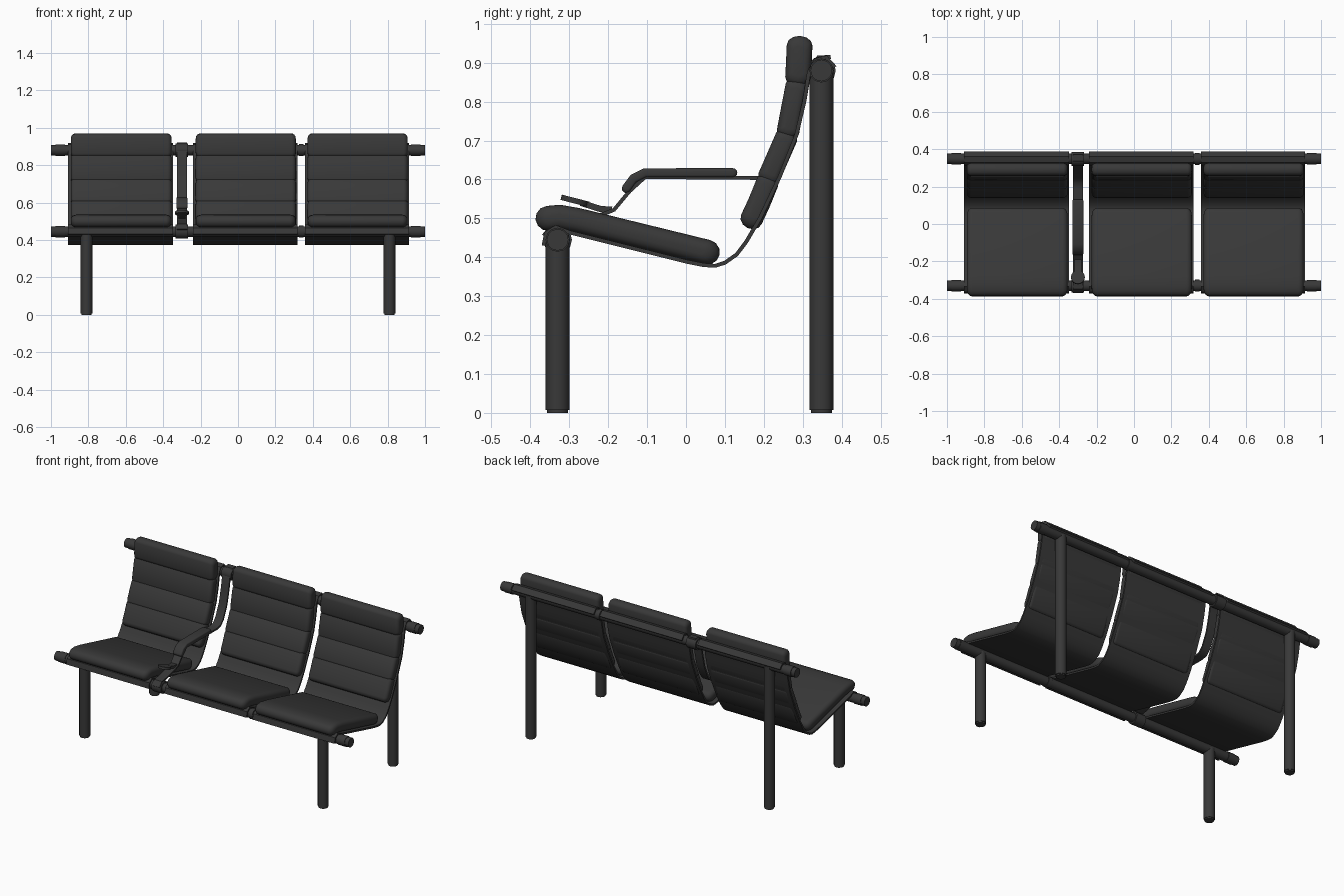
import bpy, bmesh, math
from mathutils import Vector, Matrix

if "Cube" in bpy.data.objects:
    bpy.data.objects.remove(bpy.data.objects["Cube"])

dark = bpy.data.materials.new("dark_grey")
dark.diffuse_color = (0.04, 0.04, 0.04, 1)
dark.use_nodes = True
dark.node_tree.nodes["Principled BSDF"].inputs["Base Color"].default_value = dark.diffuse_color


def finish(name, bm, angle=40):
    bmesh.ops.recalc_face_normals(bm, faces=bm.faces)
    me = bpy.data.meshes.new(name)
    bm.to_mesh(me)
    bm.free()
    ob = bpy.data.objects.new(name, me)
    bpy.context.collection.objects.link(ob)
    me.materials.append(dark)
    bpy.ops.object.select_all(action='DESELECT')
    ob.select_set(True)
    bpy.context.view_layer.objects.active = ob
    bpy.ops.object.shade_smooth_by_angle(angle=math.radians(angle))
    return ob


def rod(name, a, b, r, sides=12):
    a, b = Vector(a), Vector(b)
    d = b - a
    bm = bmesh.new()
    bmesh.ops.create_cone(bm, cap_ends=True, segments=sides, radius1=r, radius2=r, depth=d.length,
                          matrix=Matrix.Translation((a + b) / 2) @ d.to_track_quat('Z', 'Y').to_matrix().to_4x4())
    return finish(name, bm)


def outline(line, r, end, trim=0, steps=6):
    """Closed YZ outline around a centreline, with rounded ends of depth `end`."""
    p = [Vector(q) for q in line]
    p[0] = p[0] + (p[1] - p[0]).normalized() * trim
    p[-1] = p[-1] + (p[-2] - p[-1]).normalized() * trim
    n = len(p)
    tan = []
    for i in range(n):
        t = Vector((0, 0))
        if i:
            t += (p[i] - p[i - 1]).normalized()
        if i < n - 1:
            t += (p[i + 1] - p[i]).normalized()
        tan.append(t.normalized())
    nor = [Vector((-t.y, t.x)) for t in tan]
    out = [p[i] + nor[i] * r for i in range(n)]
    arc = [math.pi * k / steps for k in range(1, steps)] if end else []
    out += [p[-1] + nor[-1] * r * math.cos(a) + tan[-1] * end * math.sin(a) for a in arc]
    out += [p[i] - nor[i] * r for i in reversed(range(n))]
    out += [p[0] - nor[0] * r * math.cos(a) - tan[0] * end * math.sin(a) for a in arc]
    return out


def sweep(name, line, r, end, x0, x1, soft=0):
    """Outline carried across x; `soft` rounds both side faces like a cushion."""
    stations = [(0, 0)]
    if soft:
        stations = [(soft * (1 - math.cos(a)), soft * (1 - math.sin(a)))
                    for a in (math.radians(d) for d in (0, 25, 50, 75, 90))]
    rings = [(x0 + dx, c) for dx, c in stations] + [(x1 - dx, c) for dx, c in reversed(stations)]
    bm = bmesh.new()
    loops = []
    for x, c in rings:
        rr = r - c * 0.85
        loops.append([bm.verts.new((x, q.x, q.y)) for q in outline(line, rr, end * rr / r, c * 0.6)])
    for A, B in zip(loops, loops[1:]):
        for i in range(len(A)):
            j = (i + 1) % len(A)
            bm.faces.new((A[i], A[j], B[j], B[i]))
    bm.faces.new(loops[0])
    bm.faces.new(loops[-1])
    return finish(name, bm)


FRONT, BACK = (-0.33, 0.445), (0.348, 0.88)

# Rails and their end collars
for label, (y, z) in (("front", FRONT), ("back", BACK)):
    rod(label + "_rail", (-1, y, z), (1, y, z), 0.028)
    for s in (-1, 1):
        rod(label + "_rail_collar", (s * 0.925, y, z), (s * 0.975, y, z), 0.031)
    # Clamps between the seats
    rod(label + "_arm_clamp", (-0.333, y, z), (-0.267, y, z), 0.037)
    rod(label + "_seat_clamp", (0.325, y, z), (0.35, y, z), 0.032)
    # Legs and feet
    for s in (-1, 1):
        rod(label + "_leg", (s * 0.81, y, 0.008), (s * 0.81, y, z), 0.031)
        rod(label + "_foot", (s * 0.81, y, 0), (s * 0.81, y, 0.01), 0.027)

# Sling shell profile, hooked over both rails
shell = [(-0.366, 0.43), (-0.36, 0.462), (-0.335, 0.478), (-0.30, 0.464), (0.0, 0.389), (0.045, 0.380),
         (0.075, 0.378), (0.10, 0.386), (0.13, 0.407), (0.155, 0.44), (0.19, 0.50), (0.24, 0.605),
         (0.284, 0.715), (0.304, 0.80), (0.316, 0.875), (0.333, 0.907), (0.36, 0.914), (0.383, 0.888)]
seat = [(-0.355, 0.500), (-0.325, 0.503), (-0.28, 0.495), (0.055, 0.413)]
back_pads = [[(0.168, 0.497), (0.188, 0.54), (0.210, 0.594)],
             [(0.213, 0.605), (0.235, 0.655), (0.259, 0.710)],
             [(0.262, 0.722), (0.273, 0.78), (0.285, 0.842)],
             [(0.288, 0.862), (0.290, 0.90), (0.292, 0.945)]]

# Three identical seats
for x0, x1 in ((-0.908, -0.347), (-0.24, 0.317), (0.358, 0.915)):
    sweep("sling_shell", shell, 0.005, 0, x0, x1)
    sweep("seat_cushion", seat, 0.032, 0.032, x0 + 0.014, x1 - 0.008, 0.028)
    for i, line in enumerate(back_pads):
        sweep("back_cushion", line, 0.033 if i == 3 else 0.029, 0.024 if i in (0, 3) else 0.018,
              x0 + 0.014, x1 - 0.008, 0.022)

# Armrest strap running from the back rail, under the pad, to the front rail
strap = [(0.372, 0.915), (0.34, 0.914), (0.318, 0.88), (0.304, 0.80), (0.284, 0.715), (0.25, 0.64),
         (0.225, 0.612), (0.19, 0.604), (-0.105, 0.606), (-0.145, 0.57), (-0.185, 0.522),
         (-0.21, 0.512), (-0.29, 0.49), (-0.345, 0.482), (-0.366, 0.455)]
sweep("armrest_strap", strap, 0.005, 0, -0.326, -0.274)
sweep("armrest_pad", [(-0.153, 0.577), (-0.135, 0.602), (-0.105, 0.617), (0.12, 0.617)],
      0.012, 0.012, -0.33, -0.27, 0.008)

# Small tilted tray in front of the armrest
n = Vector((0, 0.25, 0.97)).normalized()
c = Vector((-0.30, -0.285, 0.545))
rod("arm_tray", c - n * 0.007, c + n * 0.007, 0.037, 16)
sweep("tray_bracket", [(-0.27, 0.54), (-0.22, 0.524), (-0.19, 0.522)], 0.008, 0, -0.318, -0.282)
